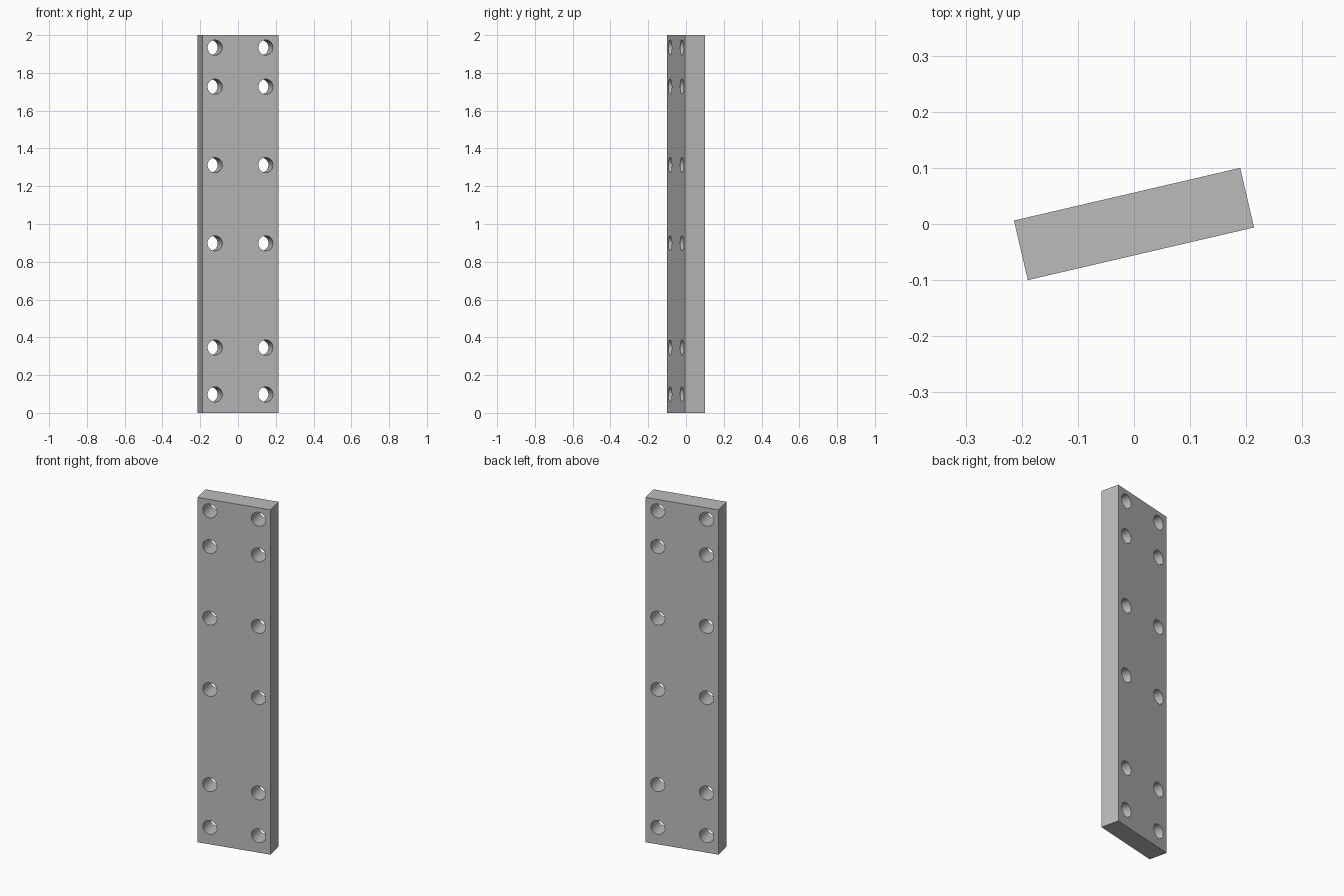
import bpy
import math

WIDTH, DEPTH, HEIGHT = 0.414, 0.109, 2.0
TURN = math.radians(13.1)
HOLE_RADIUS = 0.04
HOLE_X = 0.138
HOLE_HEIGHTS = (0.098, 0.346, 0.898, 1.312, 1.727, 1.934)

old = bpy.data.objects.get("Cube")
if old:
    bpy.data.objects.remove(old, do_unlink=True)

# Plain grey metal
grey = bpy.data.materials.new("grey_metal")
grey.use_nodes = True
colour = (0.5, 0.5, 0.5, 1.0)
grey.diffuse_color = colour
grey.node_tree.nodes["Principled BSDF"].inputs["Base Color"].default_value = colour

# Flat rectangular plate
bpy.ops.mesh.primitive_cube_add(size=1, location=(0, 0, HEIGHT / 2))
plate = bpy.context.object
plate.name = "drilled_plate"
plate.scale = (WIDTH, DEPTH, HEIGHT)
bpy.ops.object.transform_apply(location=True, rotation=False, scale=True)
plate.data.materials.append(grey)

# Two columns of drill cutters, joined into one helper
drills = []
for side in (-1, 1):
    for z in HOLE_HEIGHTS:
        bpy.ops.mesh.primitive_cylinder_add(
            vertices=32, radius=HOLE_RADIUS, depth=DEPTH * 2,
            location=(side * HOLE_X, 0, z), rotation=(math.pi / 2, 0, 0))
        drills.append(bpy.context.object)
bpy.ops.object.select_all(action="DESELECT")
for drill in drills:
    drill.select_set(True)
bpy.context.view_layer.objects.active = drills[0]
bpy.ops.object.join()
cutter = bpy.context.object
cutter.name = "hole_cutter"
cutter.hide_render = True
cutter.data.materials.append(grey)

# Drill the through holes, then discard the helper
bpy.ops.object.select_all(action="DESELECT")
plate.select_set(True)
bpy.context.view_layer.objects.active = plate
cut = plate.modifiers.new("through_holes", "BOOLEAN")
cut.operation = "DIFFERENCE"
cut.solver = "EXACT"
cut.object = cutter
bpy.ops.object.modifier_apply(modifier=cut.name)
bpy.data.objects.remove(cutter, do_unlink=True)

# Smooth hole walls, sharp edges, and the slight turn about the vertical
bpy.ops.object.shade_smooth_by_angle(angle=math.radians(30))
plate.rotation_euler.z = TURN
